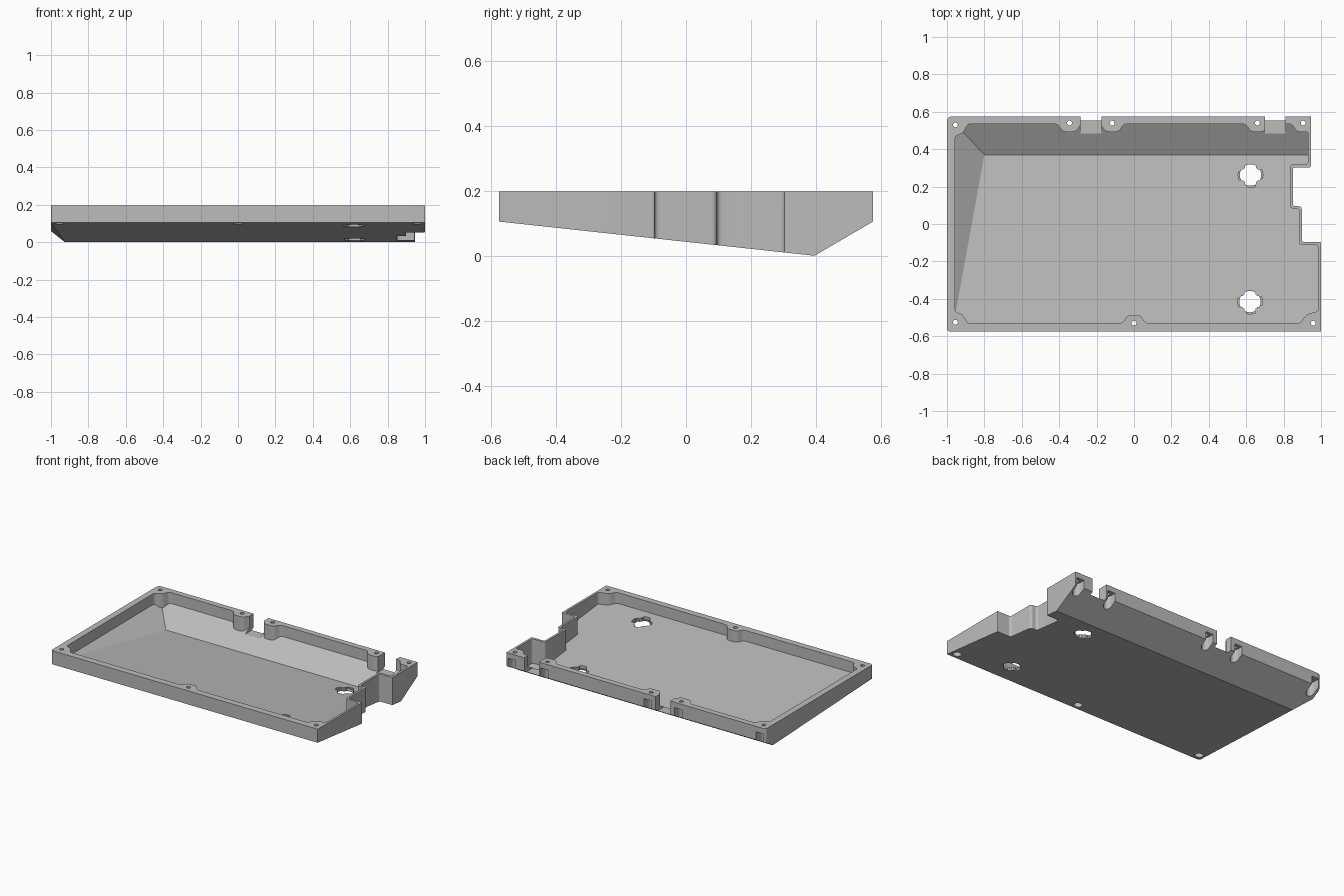
import bpy, bmesh, math
from mathutils import Vector

cube = bpy.data.objects.get("Cube")
if cube:
    bpy.data.objects.remove(cube, do_unlink=True)

TOP = 0.197

grey = bpy.data.materials.new("plain_grey")
grey.use_nodes = True
grey.diffuse_color = (0.5, 0.5, 0.5, 1)
grey.node_tree.nodes["Principled BSDF"].inputs["Base Color"].default_value = (0.5, 0.5, 0.5, 1)


def rounded(points, steps=5):
    """Round each (x, y, radius) corner of a closed outline."""
    out = []
    for i, (x, y, r) in enumerate(points):
        p = Vector((x, y))
        if r == 0:
            out.append(p)
            continue
        before = Vector(points[i - 1][:2]) - p
        after = Vector(points[(i + 1) % len(points)][:2]) - p
        a = p + before.normalized() * min(r, before.length * 0.45)
        b = p + after.normalized() * min(r, after.length * 0.45)
        for k in range(steps + 1):
            t = k / steps
            out.append(a * (1 - t) ** 2 + p * (2 * t * (1 - t)) + b * t * t)
    return out


def prism(name, outline, z0, z1, under=()):
    """Upright prism, trimmed below by planes given as point triples."""
    bm = bmesh.new()
    base = bm.faces.new([bm.verts.new((p[0], p[1], z0)) for p in outline])
    grown = bmesh.ops.extrude_face_region(bm, geom=[base])["geom"]
    bmesh.ops.translate(bm, vec=(0, 0, z1 - z0),
                        verts=[g for g in grown if isinstance(g, bmesh.types.BMVert)])
    for triple in under:
        a, b, c = map(Vector, triple)
        n = (b - a).cross(c - a).normalized()
        if n.z > 0:
            n = -n
        bmesh.ops.bisect_plane(bm, geom=bm.verts[:] + bm.edges[:] + bm.faces[:],
                               plane_co=a, plane_no=n, clear_outer=True)
        bmesh.ops.holes_fill(bm, edges=[e for e in bm.edges if e.is_boundary], sides=0)
    bmesh.ops.recalc_face_normals(bm, faces=bm.faces)
    mesh = bpy.data.meshes.new(name)
    bm.to_mesh(mesh)
    bm.free()
    mesh.materials.append(grey)
    ob = bpy.data.objects.new(name, mesh)
    bpy.context.collection.objects.link(ob)
    return ob


def arc(x, y, r, start=0.0, end=2 * math.pi, n=24):
    full = end - start > 6.28
    return [(x + r * math.cos(start + (end - start) * k / n),
             y + r * math.sin(start + (end - start) * k / n))
            for k in range(n if full else n + 1)]


def box(x0, x1, y0, y1):
    return [(x0, y0), (x1, y0), (x1, y1), (x0, y1)]


def carve(cutter):
    """Subtract a cutter from the tray and discard it."""
    mod = tray.modifiers.new("cut", "BOOLEAN")
    mod.operation = "DIFFERENCE"
    mod.solver = "EXACT"
    mod.object = cutter
    bpy.context.view_layer.objects.active = tray
    bpy.ops.object.modifier_apply(modifier=mod.name)
    bpy.data.objects.remove(cutter, do_unlink=True)


# Outer shell with stepped right side and sloping underside
R = 0.018
outer = [(-1, -.575, .02), (1, -.575, 0), (1, -.097, .006), (.897, -.097, R),
         (.897, .095, R), (.849, .095, R), (.849, .303, R), (.945, .303, .006),
         (.945, .575, 0), (-1, .575, .03)]
tray = prism("tray", rounded(outer), -0.1, TOP, [
    ((0, .395, 0), (1, .395, 0), (0, -.575, .105)),
    ((0, .395, 0), (1, .395, 0), (0, .575, .105)),
    ((-.925, .395, 0), (-1, .395, .064), (-1, -.575, .105))])


# Cavity outline, with bumps left standing for the screw bosses
def bump(x, wall, side):
    """Boss standing off a front (side 1) or back (side -1) wall."""
    d = -side
    return [(x + d * -s * w, wall + side * h, .02)
            for s, w, h in ((1, .062, 0), (1, .036, .042), (-1, .036, .042), (-1, .062, 0))]


def front_bump(x):
    return [(p[0], p[1], p[2]) for p in reversed(bump(x, -.53, 1))]


def back_bump(x):
    return list(reversed(bump(x, .535, -1)))


inner = [(-.957, -.47, R), (-.922, -.48, R), (-.905, -.5, R), (-.89, -.53, R)]
inner += front_bump(0)
inner += [(.89, -.53, R), (.912, -.495, R), (.935, -.478, R), (.985, -.468, R),
          (.985, -.112, R), (.883, -.112, R), (.883, .083, R), (.835, .083, R),
          (.835, .319, R), (.93, .319, R), (.93, .493, .01), (.868, .493, .02),
          (.845, .535, .02)]
for bx in (.66, -.117, -.345):
    inner += back_bump(bx)
inner += [(-.89, .535, R), (-.905, .5, R), (-.922, .482, R), (-.957, .47, R)]


# Make sure each boss runs the same way round as the outline
def ordered(points):
    fixed, i = [], 0
    while i < len(points):
        group = points[i:i + 4]
        xs = [p[0] for p in group]
        is_boss = len(group) == 4 and abs(xs[0] - xs[3]) < .1245 and \
            abs(xs[0] - xs[3]) > .1235 and group[0][1] == group[3][1]
        if is_boss:
            fixed += sorted(group, reverse=group[0][1] > 0)
            i += 4
        else:
            fixed.append(points[i])
            i += 1
    return fixed


carve(prism("cavity", rounded(ordered(inner)), -0.1, 0.3, [
    ((0, .37, .027), (1, .37, .027), (0, -.575, .129)),
    ((0, .37, .027), (1, .37, .027), (0, .55, .132)),
    ((-.8, .37, .027), (-.955, -.48, .119), (-.94, .52, .1145))]))

# Cable openings through the back wall
for x0, x1 in ((-.285, -.175), (.70, .81)):
    carve(prism("cable_opening", box(x0, x1, .46, .65), .093, 0.3))

# Screw holes, with open slots at the back and round recesses at the front
screws = [(-.955, .53), (-.345, .54), (-.117, .54), (.66, .54), (.905, .54),
          (-.955, -.525), (0, -.53), (.958, -.53)]
for x, y in screws:
    carve(prism("screw_hole", arc(x, y, .013, n=16), -0.1, 0.3))
    if y > 0:
        slot = arc(x, y, .028, math.pi, 2 * math.pi, 12) + [(x + .028, .65), (x - .028, .65)]
        carve(prism("screw_slot", slot, -0.1, .16))
    else:
        carve(prism("screw_recess", arc(x, y, .027), -0.1, .135))

# Round floor openings with small teeth and curved pockets
for x, y, floor in ((.623, .262, .039), (.62, -.415, .112)):
    teeth = []
    for k in range(48):
        a = math.tau * k / 48
        r = .049 if k % 12 in (5, 6, 7) else .057
        teeth.append((x + r * math.cos(a), y + r * math.sin(a)))
    carve(prism("floor_opening", teeth, -0.1, .18))
    for k in range(4):
        a = math.pi / 2 * k - .3
        pocket = arc(x, y, .066, a, a + .75, 8) + arc(x, y, .045, a, a + .75, 8)[::-1]
        carve(prism("floor_pocket", pocket, floor - .012, .18))

# Crisp folds, soft rounded corners
bpy.ops.object.select_all(action="DESELECT")
tray.select_set(True)
bpy.context.view_layer.objects.active = tray
bpy.ops.object.shade_smooth_by_angle(angle=math.radians(24))
